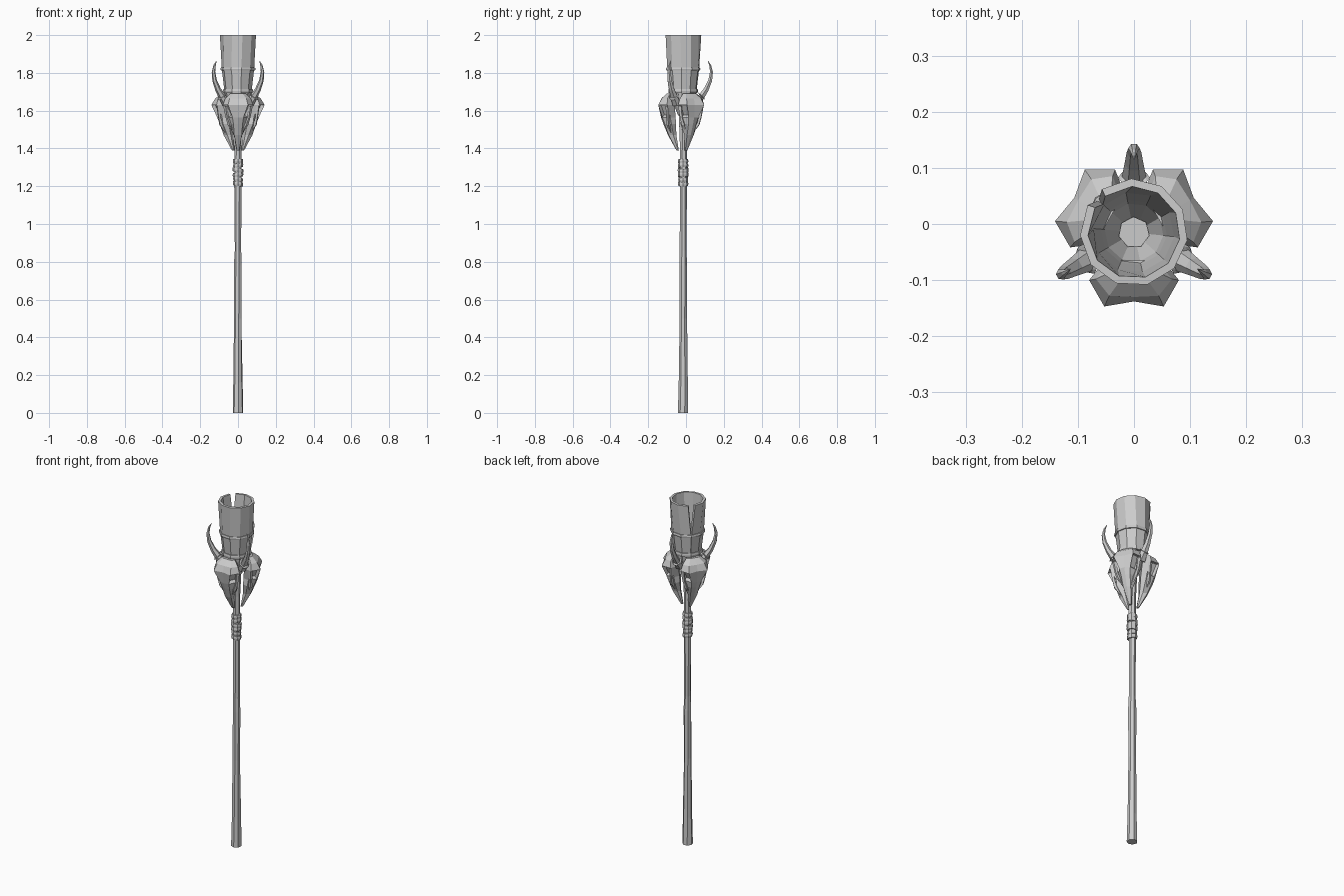
import bpy, bmesh, random
from math import sin, cos, pi, radians
from mathutils import Matrix, Vector

if "Cube" in bpy.data.objects:
    bpy.data.objects.remove(bpy.data.objects["Cube"])

random.seed(4)
CENTRE = Matrix.Translation((0, -0.015, 0))


def loft(name, rings, turn=0.0, closed=True, caps=True, sockets=()):
    """Skin a list of point rings; 'sockets' are faces to sink inwards."""
    bm = bmesh.new()
    rows = [[bm.verts.new(p) for p in ring] for ring in rings]
    n = len(rows[0])
    faces = {}
    for k in range(len(rows) - 1):
        for i in range(n if closed else n - 1):
            j = (i + 1) % n
            faces[k, i] = bm.faces.new((rows[k][i], rows[k][j], rows[k + 1][j], rows[k + 1][i]))
    if caps:
        bm.faces.new(rows[0])
        bm.faces.new(rows[-1])
    bmesh.ops.recalc_face_normals(bm, faces=bm.faces[:])
    if sockets:
        bmesh.ops.inset_individual(bm, faces=[faces[s] for s in sockets], thickness=0.007, depth=-0.018)
    mesh = bpy.data.meshes.new(name)
    bm.to_mesh(mesh)
    bm.free()
    mesh.transform(CENTRE @ Matrix.Rotation(turn, 4, 'Z'))
    ob = bpy.data.objects.new(name, mesh)
    bpy.context.collection.objects.link(ob)
    return ob


def circle(r, z, n, phase=0.0, jitter=0.0, tilt=0.0):
    pts = []
    for i in range(n):
        a = phase + 2 * pi * i / n
        q = r * (1 + random.uniform(-jitter, jitter))
        pts.append((q * cos(a), q * sin(a), z + tilt * cos(a)))
    return pts


def band(name, r, z, h, n, depth=0.012, phase=0.0, tilt=0.0):
    """Faceted hoop with a raised middle."""
    prof = [(r - depth, -h), (r - 0.002, -h), (r, 0), (r - 0.002, h), (r - depth, h), (r - depth, -h)]
    return loft(name, [circle(q, z + dz, n, phase, tilt=tilt) for q, dz in prof], caps=False)


# wooden shaft, slightly gnarled
shaft = [(0.028, 0), (0.025, 0.16), (0.020, 0.5), (0.021, 0.78), (0.018, 0.86), (0.019, 1.2), (0.020, 1.45), (0.028, 1.62)]
loft("shaft", [circle(r, z, 7, 0.3 + z * 0.25, 0.08 if 0 < z < 1.3 else 0) for r, z in shaft])

# cord wrapped round the shaft
for k in range(6):
    band(f"cord_wrap_{k}", random.uniform(0.026, 0.030), 1.213 + 0.024 * k, 0.011, 8,
         tilt=random.uniform(-0.006, 0.006))

# torch cup: one split sheet with a V crack at the back left
crack = radians(138)
cup_rows = []
for r, z, gap in [(0.03, 1.58, 0.01), (0.066, 1.67, 0.01), (0.073, 1.71, 0.01), (0.086, 1.82, 0.02), (0.096, 2.0, 0.20)]:
    row = []
    for i in range(11):
        a = crack + gap + (2 * pi - 2 * gap) * i / 10
        row.append((r * cos(a), r * sin(a), z))
    cup_rows.append(row)
cup = loft("torch_cup", cup_rows, closed=False, caps=False)
# face normals outwards, then thicken towards the inside
bm = bmesh.new()
bm.from_mesh(cup.data)
for f in bm.faces:
    c = f.calc_center_median() - Vector((0, -0.015, 0))
    if f.normal.x * c.x + f.normal.y * c.y < 0:
        f.normal_flip()
bm.to_mesh(cup.data)
bm.free()
solid = cup.modifiers.new("wall", 'SOLIDIFY')
solid.thickness, solid.offset = 0.014, -1

# hoops round the cup
band("upper_hoop", 0.093, 1.82, 0.008, 10, phase=crack)
band("lower_hoop", 0.080, 1.705, 0.011, 10, phase=crack)

# skull sections: z, ridge r, brow (u, r), side (u, r), back r
SKULL = [
    (1.692, 0.085, 0.024, 0.085, 0.040, 0.070, 0.050),
    (1.665, 0.115, 0.044, 0.113, 0.068, 0.083, 0.050),
    (1.630, 0.123, 0.053, 0.132, 0.080, 0.085, 0.045),
    (1.565, 0.117, 0.030, 0.110, 0.050, 0.068, 0.040),
    (1.530, 0.105, 0.024, 0.098, 0.052, 0.062, 0.038),
    (1.470, 0.080, 0.020, 0.076, 0.022, 0.052, 0.036),
    (1.390, 0.036, 0.006, 0.034, 0.008, 0.027, 0.023),
]
skull_rings = []
for z, ridge, bu, br, su, sr, back in SKULL:
    half = [(bu, -br, z), (su, -sr, z), (su * 0.6, -back, z)]
    skull_rings.append([(0, -ridge, z)] + half + [(-x, y, zz) for x, y, zz in reversed(half)])

# horn path: r, z, half width, half depth
HORN = [(0.070, 1.635, 0.026, 0.022), (0.092, 1.668, 0.023, 0.020), (0.122, 1.712, 0.017, 0.015),
        (0.143, 1.760, 0.013, 0.012), (0.150, 1.805, 0.010, 0.009), (0.143, 1.840, 0.006, 0.006),
        (0.131, 1.864, 0.001, 0.001)]
horn_rings = []
for k, (r, z, w, d) in enumerate(HORN):
    a, b = HORN[max(k - 1, 0)], HORN[min(k + 1, len(HORN) - 1)]
    t = Vector((b[0] - a[0], b[1] - a[1])).normalized()
    horn_rings.append([(w * cos(i * pi / 3), -(r + d * sin(i * pi / 3) * t.y), z - d * sin(i * pi / 3) * t.x)
                       for i in range(6)])

# three skulls, with a horn between each pair
for k in range(3):
    turn = k * 2 * pi / 3
    loft(f"skull_{k}", skull_rings, turn, sockets=[(2, 1), (2, 4 + 1)])
    loft(f"horn_{k}", horn_rings, turn + pi / 3)
    # collar at the horn root and the loose cheek bones of the skull
    collar = [[(x * s, -0.098 + q * 0.5 + y * s, 1.676 + q * 0.8 + z * s) for x, y, z in
               [(0.027 * cos(i * pi / 3), -0.017 * sin(i * pi / 3), -0.014 * sin(i * pi / 3)) for i in range(6)]]
              for q, s in ((0.012, 0.9), (0.0, 1.05), (-0.010, 0.9))]
    loft(f"horn_collar_{k}", collar, turn + pi / 3)
    for s in (-1, 1):
        cheek = [[(s * (u + du), -(r + dr), z) for du, dr in ((-w, 0), (0, w), (w, 0), (0, -w))]
                 for u, r, z, w in ((0.066, 0.082, 1.625, 0.012), (0.058, 0.080, 1.565, 0.008),
                                    (0.044, 0.078, 1.525, 0.011), (0.022, 0.066, 1.485, 0.004))]
        loft(f"cheek_bone_{k}_{'left' if s < 0 else 'right'}", cheek, turn)
